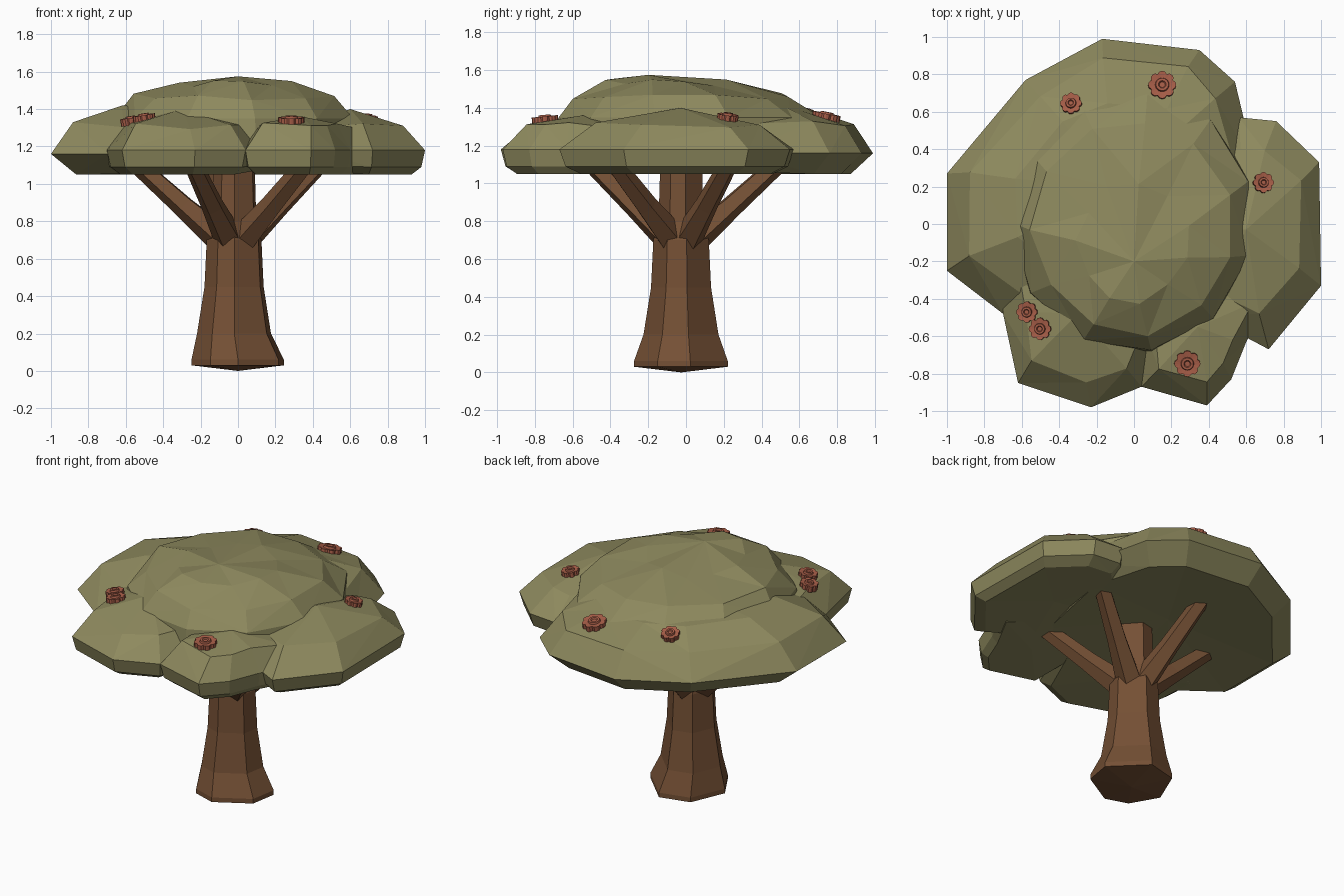
import bpy, bmesh, math, random
from mathutils import Vector, Matrix

if "Cube" in bpy.data.objects:
    bpy.data.objects.remove(bpy.data.objects["Cube"])

random.seed(4)


def material(name, rgb):
    m = bpy.data.materials.new(name)
    m.diffuse_color = (*rgb, 1)
    m.use_nodes = True
    m.node_tree.nodes["Principled BSDF"].inputs["Base Color"].default_value = m.diffuse_color
    return m


BARK = material("brown bark", (0.176, 0.080, 0.035))
LEAF = material("olive leaves", (0.270, 0.252, 0.112))
BLOOM = material("rust blossom", (0.385, 0.110, 0.064))


def loft(name, rings, mat, low=None, high=None):
    """Skin equal-sized rings; each end is a fan to a point or a flat cap."""
    bm = bmesh.new()
    rows = [[bm.verts.new(p) for p in ring] for ring in rings]
    n = len(rows[0])
    for a, b in zip(rows, rows[1:]):
        for i in range(n):
            j = (i + 1) % n
            bm.faces.new((a[i], a[j], b[j], b[i]))
    for row, tip in ((rows[0], low), (rows[-1], high)):
        if tip is None:
            bm.faces.new(row)
        else:
            v = bm.verts.new(tip)
            for i in range(n):
                bm.faces.new((row[i], row[(i + 1) % n], v))
    bmesh.ops.triangulate(bm, faces=[f for f in bm.faces if len(f.verts) == 4])
    bmesh.ops.recalc_face_normals(bm, faces=bm.faces)
    me = bpy.data.meshes.new(name)
    bm.to_mesh(me)
    bm.free()
    me.materials.append(mat)
    ob = bpy.data.objects.new(name, me)
    bpy.context.collection.objects.link(ob)
    return ob


def circle(n, r, z=0.0, start=0.0):
    return [Vector((r * math.cos(start + i * math.tau / n),
                    r * math.sin(start + i * math.tau / n), z)) for i in range(n)]


# Trunk: seven uneven sides, flared at the foot
sides = [math.radians(a) for a in (11, 80, 128, 186, 234, 270, 330)]
shift = Vector((-0.02, -0.025, 0))
loft("trunk", [[(r * math.cos(a) + cx, r * math.sin(a) + shift.y, z) for a in sides]
               for z, r, cx in ((0.03, 0.25, 0), (0.06, 0.25, 0), (0.2, 0.2, -0.02),
                                (0.45, 0.16, -0.02), (0.7, 0.148, -0.02),
                                (0.8, 0.12, -0.02), (1.15, 0.11, -0.02))],
     BARK, low=(0, shift.y, 0))

# Five bent branches evenly spread around the trunk
for k in range(5):
    turn = Matrix.Rotation(math.radians(29 + 72 * k), 3, 'Z')
    tilt = Matrix.Rotation(math.radians(47), 3, 'Y')
    loft(f"branch_{k + 1}",
         [[turn @ (Vector((d, 0, z)) + tilt @ p) + shift for p in circle(5, r)]
          for d, z, r in ((0.06, 0.7, 0.083), (0.27, 0.88, 0.062), (0.55, 1.13, 0.05))],
         BARK)


# Canopy: flattened leaf clumps, each a plan outline scaled through levels.
# The underside rises gently towards the trunk.
def clump(name, outline, centre, levels, top):
    c = Vector(centre)

    def lift(p):
        return 0.09 * max(0, 0.75 - p.length)

    rings = []
    for k, (z, s) in enumerate(levels):
        w = 0.018 if k >= len(levels) - 2 and s != 1 else 0
        ring = []
        for p in outline:
            q = c + (Vector(p) - c) * s
            q += Vector((random.uniform(-w, w), random.uniform(-w, w)))
            ring.append((*q, z + random.uniform(-w, w) + (lift(q) if z < 1.1 else 0)))
        rings.append(ring)
    return loft(name, rings, LEAF, low=(*c, levels[0][0] + lift(c)), high=(*c, top))


BIG = ((1.05, 0.85), (1.16, 1), (1.32, 0.86), (1.40, 0.58))
SMALL = ((1.05, 0.82), (1.09, 0.95), (1.18, 1), (1.31, 0.72))
DOME = ((1.2, 1.03), (1.35, 1), (1.465, 0.82), (1.535, 0.46))

back_left = clump("canopy_back_left",
                  [(-0.17, 0.99), (0.35, 0.93), (0.54, 0.76), (0.65, 0.3), (0.5, -0.4),
                   (-0.2, -0.55), (-0.7, -0.48), (-1, -0.25), (-1, 0.27), (-0.58, 0.77)],
                  (-0.1, 0.2), BIG, 1.45)
right = clump("canopy_right",
              [(0.56, 0.57), (0.76, 0.55), (0.99, 0.33), (1, -0.33),
               (0.72, -0.67), (0.4, -0.5), (0.2, 0), (0.4, 0.4)], (0.6, -0.03),
              SMALL, 1.40)
front_left = clump("canopy_front_left",
                   [(0.04, -0.87), (-0.23, -0.98), (-0.62, -0.85), (-0.7, -0.48),
                    (-0.72, -0.2), (-0.3, 0), (0.25, -0.35)], (-0.3, -0.48),
                   SMALL, 1.40)
front_right = clump("canopy_front_right",
                    [(0.04, -0.87), (0.39, -0.97), (0.52, -0.83), (0.6, -0.63),
                     (0.75, -0.35), (0.3, 0), (0, -0.4)], (0.34, -0.55), SMALL, 1.36)
dome = clump("canopy_top",
             [(p.x - 0.01, p.y * 1.08 + 0.02) for p in circle(11, 0.65, 0, 0.3)],
             (0, -0.2), DOME, 1.575)
canopy = (back_left, right, front_left, front_right, dome)


# Blossoms: scalloped discs with a raised, dimpled centre, resting on the leaves
def blossom(name, x, y, r):
    hits = [ob.ray_cast(Vector((x, y, 3)), Vector((0, 0, -1))) for ob in canopy]
    _, spot, normal, _ = max((h for h in hits if h[0]), key=lambda h: h[1].z)
    normal = (normal + Vector((0, 0, 0.6))).normalized()
    turn = Vector((0, 0, 1)).rotation_difference(normal).to_matrix()
    rings = []
    for s, z in ((1, -0.014), (1, 0.026), (0.5, 0.022),
                 (0.45, 0.034), (0.27, 0.034), (0.2, 0.026)):
        ring = circle(32, r * s, z)
        if s == 1:  # eight rounded petals on the rim
            for i, p in enumerate(ring):
                p.xy *= 0.84 + 0.16 * abs(math.cos(i * math.pi / 4)) ** 0.7
        rings.append([spot + turn @ p for p in ring])
    loft(name, rings, BLOOM)


bpy.context.view_layer.update()
for k, (x, y, r) in enumerate(((0.15, 0.74, 0.075), (-0.335, 0.64, 0.058),
                               (0.69, 0.22, 0.056), (-0.57, -0.47, 0.057),
                               (-0.5, -0.56, 0.06), (0.285, -0.745, 0.07))):
    blossom(f"blossom_{k + 1}", x, y, r)
